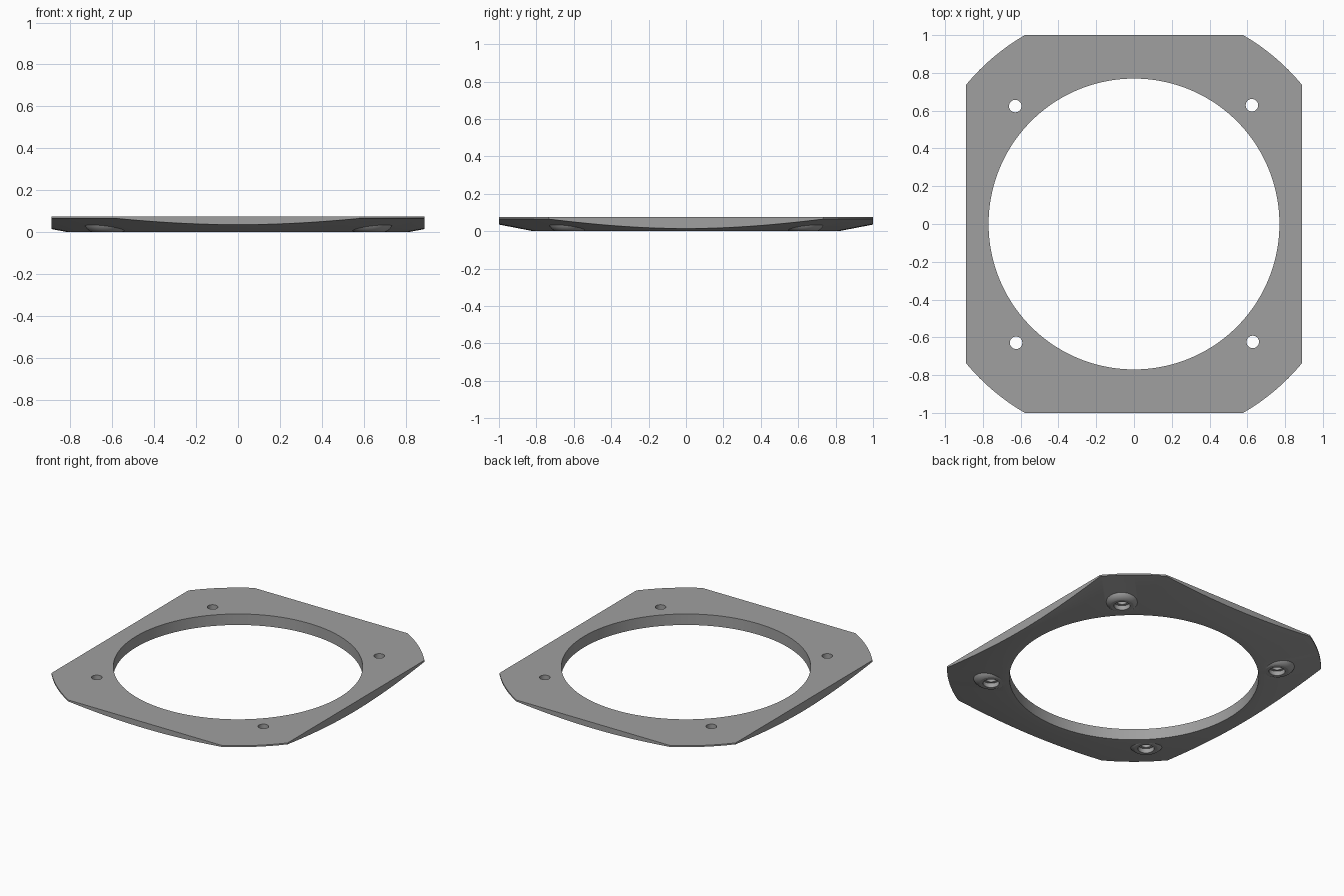
import bpy, bmesh, math

if "Cube" in bpy.data.objects:
    bpy.data.objects.remove(bpy.data.objects["Cube"])

TOP = 0.075          # plate thickness
BORE = 0.77          # radius of the central opening
RIM = 1.155          # radius of the rounded corners


def lathe(name, profile, segments, center=(0, 0), ring=False):
    """Turn (radius, z) points about a vertical axis; ring closes the profile."""
    bm = bmesh.new()
    loops = []
    for r, z in profile:
        loops.append([bm.verts.new((center[0] + r * math.cos(2 * math.pi * i / segments),
                                    center[1] + r * math.sin(2 * math.pi * i / segments), z))
                      for i in range(segments)])
    pairs = list(zip(loops, loops[1:]))
    if ring:
        pairs.append((loops[-1], loops[0]))
    else:
        bm.faces.new(loops[0])
        bm.faces.new(loops[-1])
    for a, b in pairs:
        for i in range(segments):
            j = (i + 1) % segments
            bm.faces.new((a[i], a[j], b[j], b[i]))
    bmesh.ops.recalc_face_normals(bm, faces=bm.faces)
    mesh = bpy.data.meshes.new(name)
    bm.to_mesh(mesh)
    bm.free()
    obj = bpy.data.objects.new(name, mesh)
    bpy.context.collection.objects.link(obj)
    return obj


def combine(target, tool, operation):
    """Apply a boolean and remove the helper."""
    mod = target.modifiers.new(operation, 'BOOLEAN')
    mod.operation = operation
    mod.solver = 'EXACT'
    mod.object = tool
    bpy.context.view_layer.objects.active = target
    bpy.ops.object.modifier_apply(modifier=mod.name)
    bpy.data.objects.remove(tool, do_unlink=True)


# Ring plate: flat top, flat inner land below, then a shallow cone up to the rim
plate = lathe("adapter_plate", [(BORE, 0), (0.815, 0), (RIM, 0.065), (RIM, TOP), (BORE, TOP)],
              144, ring=True)

# Trim the disc to a rectangle, leaving rounded corners
bpy.ops.mesh.primitive_cube_add(size=1)
box = bpy.context.object
box.scale = (1.78, 2.0, 1.0)
bpy.context.view_layer.update()
combine(plate, box, 'INTERSECT')

# Four screw positions, a quarter turn apart
spots = []
for k in range(4):
    a = math.radians(45.2 + 90 * k)
    spots.append((0.886 * math.cos(a), 0.886 * math.sin(a)))

# Flared bosses on the underside, then counterbored screw holes
for c in spots:
    combine(plate, lathe("boss", [(0.072, 0), (0.08, 0.003), (0.092, 0.011),
                                  (0.103, 0.024), (0.113, 0.045)], 48, c), 'UNION')
for c in spots:
    combine(plate, lathe("screw_cutter", [(0.05, -0.05), (0.05, 0.03), (0.033, 0.03),
                                          (0.033, 0.2)], 48, c), 'DIFFERENCE')

# Single grey finish
grey = bpy.data.materials.new("mid_grey")
grey.diffuse_color = (0.35, 0.35, 0.35, 1)
grey.use_nodes = True
grey.node_tree.nodes["Principled BSDF"].inputs["Base Color"].default_value = grey.diffuse_color
plate.data.materials.clear()
plate.data.materials.append(grey)
for p in plate.data.polygons:
    p.material_index = 0

bpy.ops.object.select_all(action='DESELECT')
plate.select_set(True)
bpy.context.view_layer.objects.active = plate
bpy.ops.object.shade_smooth_by_angle(angle=math.radians(20))
